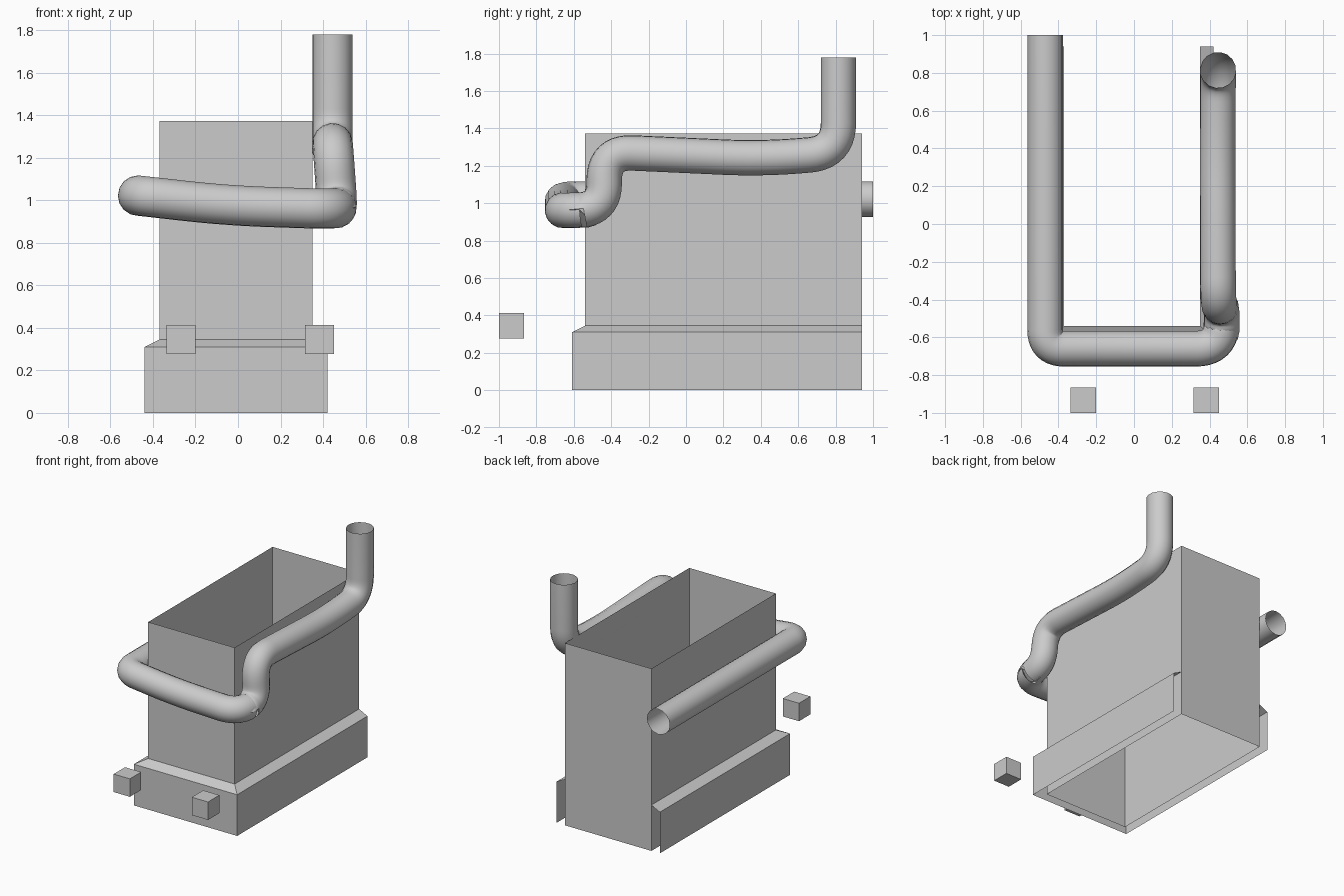
import bpy, bmesh
from mathutils import Vector

if "Cube" in bpy.data.objects:
    bpy.data.objects.remove(bpy.data.objects["Cube"])


def mesh_object(name, verts, faces):
    mesh = bpy.data.meshes.new(name)
    mesh.from_pydata(verts, [], faces)
    ob = bpy.data.objects.new(name, mesh)
    bpy.context.collection.objects.link(ob)
    return ob


def strip_wall(name, rows, closed):
    """Join stacked rows of points into a thin wall."""
    n = len(rows[0])
    faces = []
    for r in range(len(rows) - 1):
        for i in range(n if closed else n - 1):
            j = (i + 1) % n
            faces.append((r * n + i, r * n + j, (r + 1) * n + j, (r + 1) * n + i))
    return mesh_object(name, [p for row in rows for p in row], faces)


def rounded_path(points, steps=10):
    """Replace each corner (point, radius) by a smooth fillet."""
    pts = [Vector(p) for p, _ in points]
    out = [pts[0]]
    for i in range(1, len(pts) - 1):
        c, r = pts[i], points[i][1]
        a = c + (pts[i - 1] - c).normalized() * r
        b = c + (pts[i + 1] - c).normalized() * r
        for s in range(steps + 1):
            t = s / steps
            out.append(a * (1 - t) ** 2 + c * 2 * t * (1 - t) + b * t ** 2)
    return out + [pts[-1]]


def pipe(name, points, radius):
    curve = bpy.data.curves.new(name, 'CURVE')
    curve.dimensions = '3D'
    curve.bevel_depth = radius
    curve.bevel_resolution = 6
    path = rounded_path(points)
    spline = curve.splines.new('POLY')
    spline.points.add(len(path) - 1)
    for sp, p in zip(spline.points, path):
        sp.co = (*p, 1)
    ob = bpy.data.objects.new(name, curve)
    bpy.context.collection.objects.link(ob)
    bpy.ops.object.select_all(action='DESELECT')
    ob.select_set(True)
    bpy.context.view_layer.objects.active = ob
    bpy.ops.object.convert(target='MESH')
    bpy.ops.object.shade_smooth_by_angle()
    return ob


# Body: thin box, open at top and bottom
L, R, F, B = -0.37, 0.35, -0.54, 0.94
strip_wall("body_shell",
           [[(L, F, z), (R, F, z), (R, B, z), (L, B, z)] for z in (0, 1.372)], True)

# Skirt: wraps left, front and right, sloping in to the body, open at the back
rows = [[(L - d, B, z), (L - d, F - d, z), (R + d, F - d, z), (R + d, B, z)]
        for d, z in ((0.07, 0), (0.07, 0.31), (0, 0.345))]
strip_wall("base_skirt", rows, False)

# Two small blocks floating in front
for side, x in (("left", -0.268), ("right", 0.383)):
    bpy.ops.mesh.primitive_cube_add(size=0.135, location=(x, -0.9325, 0.345))
    bpy.context.object.name = "front_block_" + side

# Pipe running round the left, front and right, ending in an upright stack
pipe("wrap_pipe", [
    ((-0.47, 1.0, 1.022), 0),
    ((-0.47, -0.66, 1.022), 0.10),
    ((-0.05, -0.66, 0.975), 0.2),
    ((0.46, -0.66, 0.958), 0.13),
    ((0.467, -0.44, 0.97), 0.13),
    ((0.445, -0.435, 1.275), 0.15),
    ((0.442, 0.40, 1.237), 0.2),
    ((0.445, 0.815, 1.27), 0.16),
    ((0.445, 0.815, 1.78), 0),
], 0.095)
